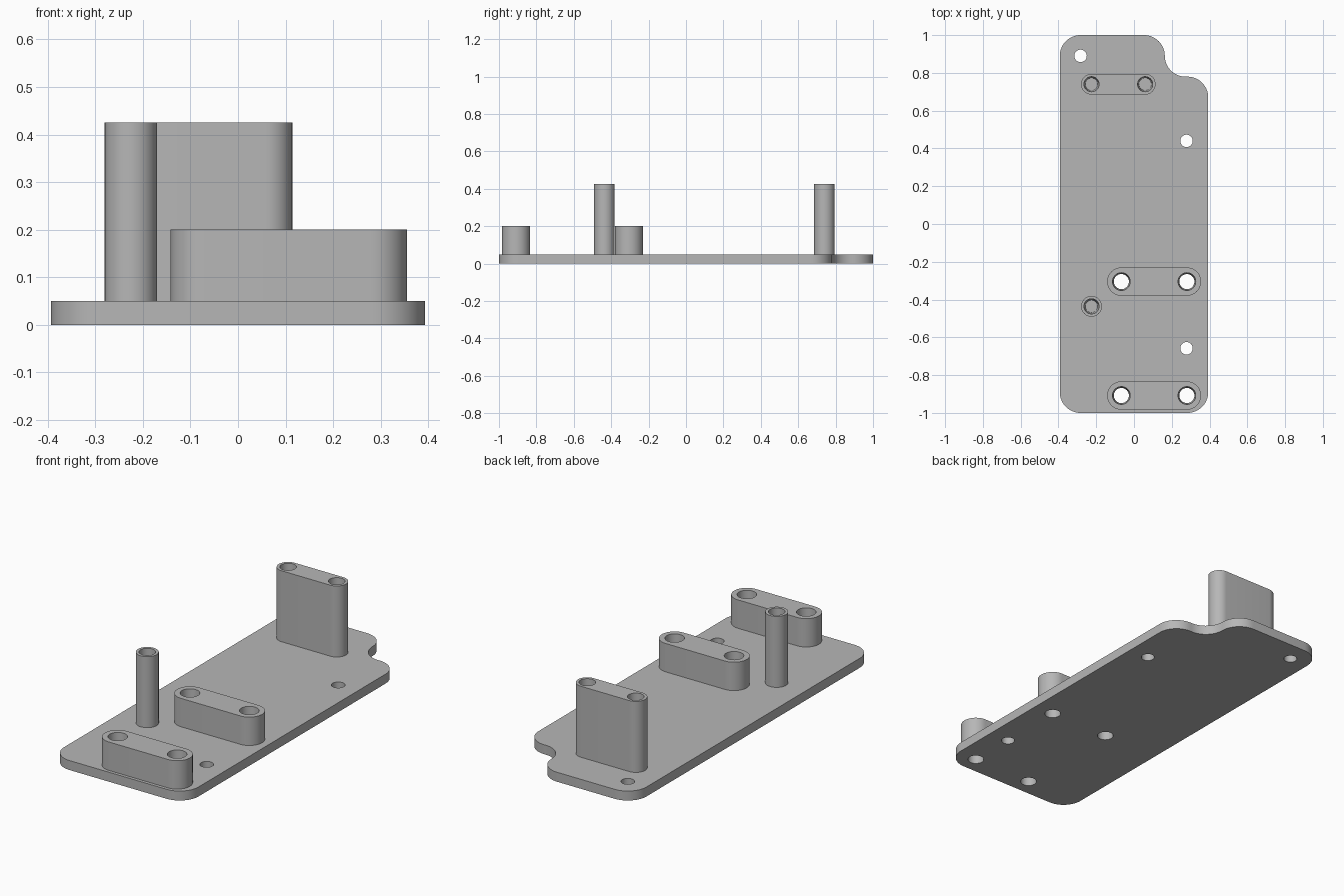
import bpy, bmesh, math
from mathutils import Vector

cube = bpy.data.objects.get("Cube")
if cube:
    bpy.data.objects.remove(cube, do_unlink=True)

# One grey for the whole part
grey = bpy.data.materials.new("plain grey")
grey.use_nodes = True
colour = (0.47, 0.47, 0.47, 1)
grey.diffuse_color = colour
grey.node_tree.nodes["Principled BSDF"].inputs["Base Color"].default_value = colour

PLATE_TOP = 0.05


def arc(cx, cy, r, start, end, steps=14):
    angles = [math.radians(start + (end - start) * i / steps) for i in range(steps + 1)]
    return [(cx + r * math.cos(a), cy + r * math.sin(a)) for a in angles]


def circle(x, y, r):
    return arc(x, y, r, 0, 360, 40)[:-1]


def slot(x0, x1, y, r):
    return arc(x0, y, r, 90, 270, 24) + arc(x1, y, r, -90, 90, 24)


def loop(bm, points, z):
    """Closed ring of edges at height z, skipping repeated points."""
    verts = []
    for p in points:
        co = Vector((*p, z))
        if not verts or (co - verts[-1].co).length > 1e-5:
            verts.append(bm.verts.new(co))
    edges = [bm.edges.new((a, b)) for a, b in zip(verts, verts[1:] + verts[:1])]
    return verts, edges


def wall(bm, low, high):
    n = len(low)
    for i in range(n):
        j = (i + 1) % n
        bm.faces.new((low[i], low[j], high[j], high[i]))


def solid(name, outline, z0, z1, holes):
    """Extruded outline with holes given as (x, y, top radius, bottom radius, floor)."""
    bm = bmesh.new()
    low, low_edges = loop(bm, outline, z0)
    high, high_edges = loop(bm, outline, z1)
    wall(bm, low, high)
    for x, y, r_top, r_low, floor in holes:
        bottom, bottom_edges = loop(bm, circle(x, y, r_low), floor)
        top, top_edges = loop(bm, circle(x, y, r_top), z1)
        wall(bm, bottom, top)
        high_edges += top_edges
        if floor > z0:
            bm.faces.new(bottom)          # blind hole
        else:
            low_edges += bottom_edges     # through hole
    for edges in (low_edges, high_edges):
        bmesh.ops.triangle_fill(bm, use_beauty=True, edges=edges)
    bmesh.ops.recalc_face_normals(bm, faces=bm.faces)
    mesh = bpy.data.meshes.new(name)
    bm.to_mesh(mesh)
    bm.free()
    mesh.materials.append(grey)
    obj = bpy.data.objects.new(name, mesh)
    bpy.context.collection.objects.link(obj)
    bpy.ops.object.select_all(action="DESELECT")
    obj.select_set(True)
    bpy.context.view_layer.objects.active = obj
    bpy.ops.object.shade_smooth_by_angle(angle=math.radians(30))


# Base plate with rounded corners and a curved notch at the back left
R = 0.11
plate = (arc(-0.283, -0.89, R, 180, 270) + arc(0.283, -0.89, R, 270, 360)
         + arc(0.283, 0.67, R, 0, 90) + arc(0.273, 0.89, R, 270, 180)
         + arc(0.053, 0.89, R, 0, 90) + arc(-0.283, 0.89, R, 90, 180))

low_x = (-0.067, 0.28)
low_bosses = {"front_low_boss": -0.908, "middle_low_boss": -0.305}
screw_holes = [(-0.283, 0.89), (0.278, 0.44), (0.278, -0.658)]
plate_holes = [(x, y, 0.033, 0.033, 0) for x, y in screw_holes]
plate_holes += [(x, y, 0.04, 0.04, 0) for y in low_bosses.values() for x in low_x]
solid("base_plate", plate, 0, PLATE_TOP, plate_holes)

# Low bosses, drilled right through
for name, y in low_bosses.items():
    solid(name, slot(*low_x, y, 0.075), PLATE_TOP, 0.2,
          [(x, y, 0.047, 0.04, PLATE_TOP) for x in low_x])

# Tall boss and single post, with blind holes
TALL, FLOOR = 0.425, 0.22
tall_x = (-0.225, 0.059)
solid("back_tall_boss", slot(*tall_x, 0.74, 0.055), PLATE_TOP, TALL,
      [(x, 0.74, 0.04, 0.033, FLOOR) for x in tall_x])
solid("tall_post", circle(-0.225, -0.436, 0.055), PLATE_TOP, TALL,
      [(-0.225, -0.436, 0.04, 0.033, FLOOR)])
